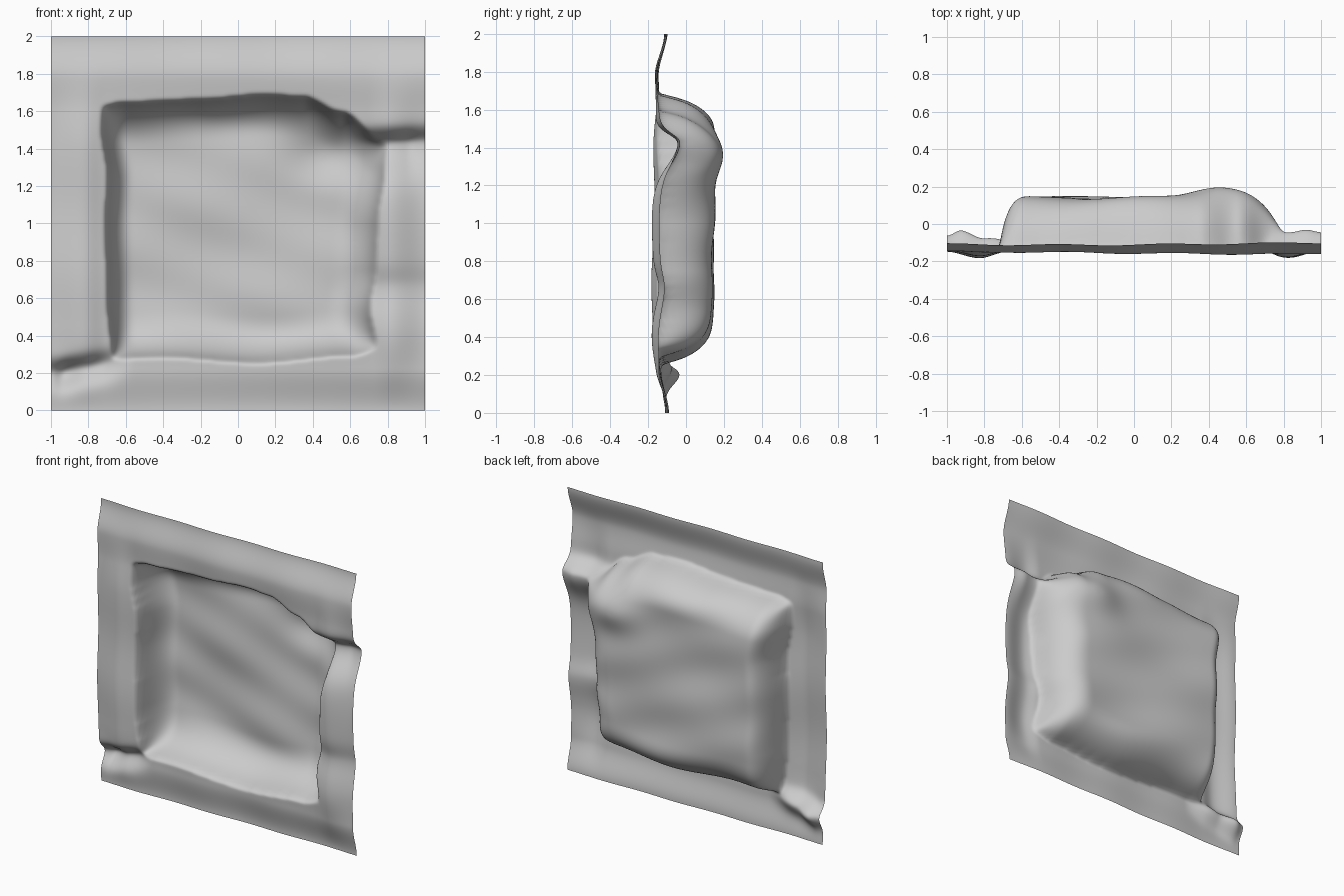
import bpy, bmesh, math

if "Cube" in bpy.data.objects:
    bpy.data.objects.remove(bpy.data.objects["Cube"])


def lerp(pts, v):
    # smooth interpolation through (position, value) pairs
    if v <= pts[0][0]:
        return pts[0][1]
    for (a, p), (b, q) in zip(pts, pts[1:]):
        if v <= b:
            t = (v - a) / (b - a)
            return p + (q - p) * t * t * (3 - 2 * t)
    return pts[-1][1]


def wall(d, width):
    # rounded wall: steep at the rim, easing into the floor
    t = min(max(d / width, 0), 1)
    return (1 - (1 - t) ** 2.5) ** 0.6


def pleat(z, centre, above, below):
    s = above if z > centre else below
    return math.exp(-((z - centre) / s) ** 2)


# outlines of the pushed-in tray
LEFT = [(0.3, -0.67), (0.6, -0.69), (1.0, -0.70), (1.25, -0.69), (1.5, -0.72)]
RIGHT = [(0.3, 0.74), (0.55, 0.70), (0.75, 0.73), (1.0, 0.74), (1.3, 0.78), (1.5, 0.80)]
BOTTOM = [(-0.7, 0.28), (-0.4, 0.29), (0.1, 0.26), (0.6, 0.30), (0.8, 0.35)]
TOP = [(-0.75, 1.62), (-0.6, 1.64), (-0.2, 1.655), (0.15, 1.68), (0.35, 1.67), (0.55, 1.59), (0.78, 1.43)]

# rim levels near the sheet's edges
SIDE = [(0.7, 0.0), (0.82, -0.025), (1.0, 0.01)]
ENDS = [(0.0, 0.05), (0.22, 0.01), (0.45, 0.0), (1.6, 0.005), (1.78, -0.005), (2.0, 0.045)]


def depth(x, z):
    rim = -0.15 + lerp(ENDS, z)
    rim += lerp(SIDE, abs(x)) * lerp([(0, 0), (0.4, 1), (1.4, 1), (1.9, 0)], z)
    rim += 0.006 * math.sin(9 * z + 2 * x) + 0.004 * math.sin(11 * x + 3 * z)
    # pleats running from two tray corners to the sheet edges
    rim += lerp([(0.45, 0), (0.75, 0.12), (0.9, 0.115), (1.0, 0.085)], x) * pleat(
        z, 1.42 + 0.05 * (x - 0.7), 0.06, 0.16)
    rim += lerp([(0.6, 0), (0.75, 0.03), (1.0, 0.02)], x) * pleat(z, 0.66, 0.09, 0.13)
    rim += lerp([(-1, 0.07), (-0.92, 0.11), (-0.8, 0.08), (-0.55, 0)], x) * pleat(
        z, 0.20 + 0.2 * max(x + 0.95, 0), 0.055, 0.08)
    # floor with gentle cloth waves and a bulge at the upper right
    floor = 0.137 + 0.008 * math.sin(7 * x + 5 * z) + 0.006 * math.sin(9 * z - 4 * x)
    floor += 0.005 * math.sin(17 * z + 6 * x)
    floor += 0.065 * math.exp(-((x - 0.46) / 0.2) ** 2 - ((z - 1.36) / 0.14) ** 2)
    f = (wall(x - lerp(LEFT, z), 0.14) * wall(lerp(RIGHT, z) - x, 0.24)
         * wall(z - lerp(BOTTOM, x), 0.25) * wall(lerp(TOP, x) - z, 0.22))
    return max(-0.19, min(0.195, rim + (floor - rim) * f))


# cloth sheet
N = 190
bm = bmesh.new()
bmesh.ops.create_grid(bm, x_segments=N, y_segments=N, size=1)
for v in bm.verts:
    x, z = v.co.x, v.co.y + 1
    v.co = (x, depth(x, z), z)
for f in bm.faces:
    f.smooth = True
mesh = bpy.data.meshes.new("draped_sheet")
bm.to_mesh(mesh)
bm.free()
sheet = bpy.data.objects.new("draped_sheet", mesh)
bpy.context.collection.objects.link(sheet)

# soften the creases in depth only
soft = sheet.modifiers.new("soften", 'SMOOTH')
soft.factor = 0.5
soft.iterations = 8
soft.use_x = False
soft.use_z = False
